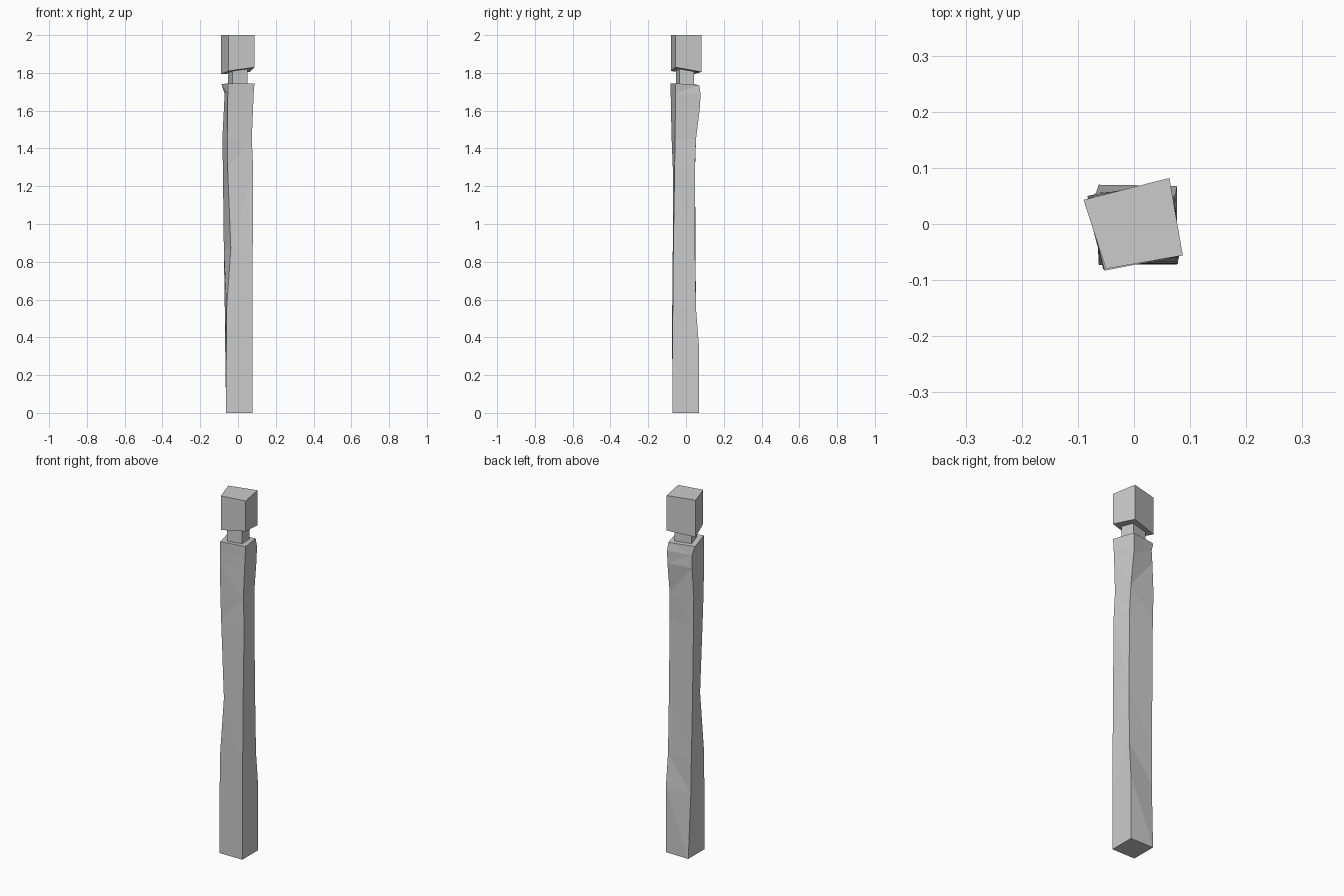
import bpy, bmesh

if "Cube" in bpy.data.objects:
    bpy.data.objects.remove(bpy.data.objects["Cube"])


def loft(name, rings):
    """Skin four-cornered rings (lists of xyz) into a closed, faceted solid."""
    bm = bmesh.new()
    rows = [[bm.verts.new(p) for p in ring] for ring in rings]
    for a, b in zip(rows, rows[1:]):
        for i in range(4):
            j = (i + 1) % 4
            bm.faces.new((a[i], a[j], b[j], b[i]))
    bm.faces.new(rows[0][::-1])
    bm.faces.new(rows[-1])
    bmesh.ops.triangulate(bm, faces=bm.faces[:])
    bmesh.ops.recalc_face_normals(bm, faces=bm.faces[:])
    mesh = bpy.data.meshes.new(name)
    bm.to_mesh(mesh)
    bm.free()
    obj = bpy.data.objects.new(name, mesh)
    bpy.context.collection.objects.link(obj)
    return obj


def level(corners, heights):
    return [(x, y, z) for (x, y), z in zip(corners, heights)]


# Corner order: front left, front right, back right, back left
block = [(-.05, -.08), (.087, -.056), (.063, .082), (-.09, .043)]

# Twisted, roughly hewn shaft: height, then the four corner positions
hewn = [
    (0.00, (-.063, -.072), (.077, -.072), (.077, .068), (-.063, .070)),
    (0.36, (-.062, -.073), (.077, -.071), (.077, .068), (-.068, .055)),
    (0.55, (-.060, -.073), (.078, -.070), (.074, .053), (-.070, .053)),
    (0.87, (-.038, -.070), (.078, -.067), (.072, .048), (-.075, .050)),
    (1.30, (-.055, -.070), (.080, -.060), (.068, .047), (-.080, .048)),
    (1.45, (-.056, -.076), (.073, -.058), (.064, .053), (-.083, .050)),
    (1.62, (-.055, -.080), (.080, -.056), (.063, .074), (-.074, .052)),
    (1.69, (-.054, -.081), (.083, -.056), (.063, .077), (-.071, .050)),
]
shaft_rings = [level(c, [z] * 4) for z, *c in hewn]
shaft_rings.append(level([(-.052, -.083), (.087, -.056), (.060, .070), (-.087, .043)],
                         [1.745, 1.745, 1.735, 1.74]))
loft("post_shaft", shaft_rings)

# Narrow neck between shaft and cap
neck = [(-.030, -.053), (.050, -.035), (.040, .043), (-.053, .025)]
loft("post_neck", [level(neck, [1.70] * 4), level(neck, [1.85] * 4)])

# Cap block with a slanted underside
loft("post_cap", [level(block, [1.81, 1.83, 1.805, 1.793]), level(block, [2.0] * 4)])
